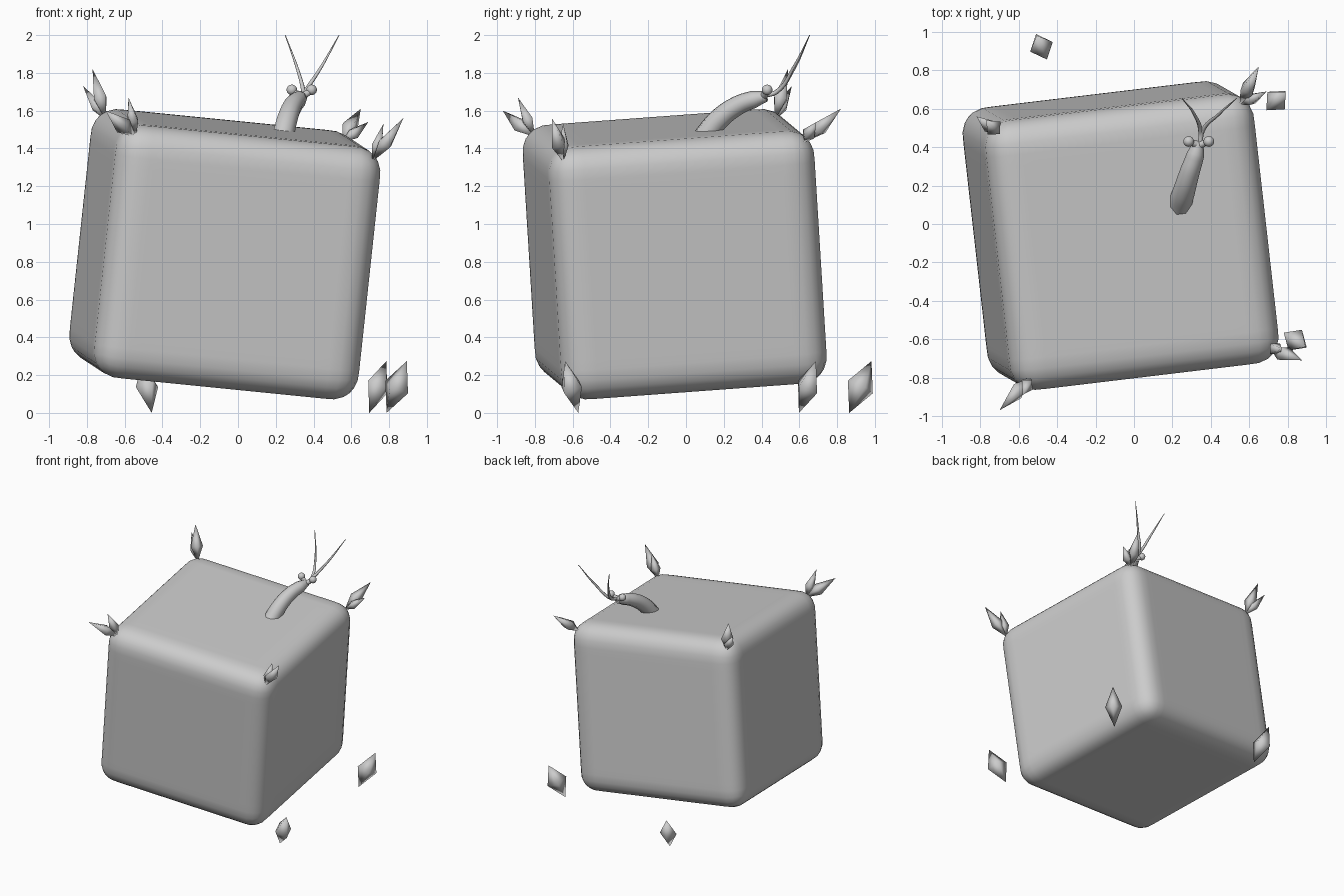
import bpy, bmesh, math
from mathutils import Vector, Matrix

if "Cube" in bpy.data.objects:
    bpy.data.objects.remove(bpy.data.objects["Cube"])

grey = bpy.data.materials.new("plain_grey")
grey.diffuse_color = (0.6, 0.6, 0.6, 1)
grey.use_nodes = True
grey.node_tree.nodes["Principled BSDF"].inputs["Base Color"].default_value = grey.diffuse_color


def add_mesh(name, bm):
    bmesh.ops.recalc_face_normals(bm, faces=bm.faces[:])
    me = bpy.data.meshes.new(name)
    bm.to_mesh(me)
    bm.free()
    me.materials.append(grey)
    for p in me.polygons:
        p.use_smooth = True
    ob = bpy.data.objects.new(name, me)
    bpy.context.collection.objects.link(ob)
    return ob


def tube(name, pts, radii):
    cu = bpy.data.curves.new(name, 'CURVE')
    cu.dimensions = '3D'
    cu.bevel_depth = 1.0
    cu.bevel_resolution = 2
    cu.use_fill_caps = True
    sp = cu.splines.new('BEZIER')
    sp.bezier_points.add(len(pts) - 1)
    sp.resolution_u = 6
    for bp, p, r in zip(sp.bezier_points, pts, radii):
        bp.co = p
        bp.radius = r
        bp.handle_left_type = bp.handle_right_type = 'AUTO'
    cu.materials.append(grey)
    ob = bpy.data.objects.new(name, cu)
    bpy.context.collection.objects.link(ob)


def spindle(name, base, tip, widths, belly, side=None):
    """Four-sided double pyramid from base to tip, widest at fraction belly."""
    base, tip = Vector(base), Vector(tip)
    axis = (tip - base).normalized()
    u = side.normalized() if side else axis.orthogonal().normalized()
    v = axis.cross(u)
    mid = base.lerp(tip, belly)
    bm = bmesh.new()
    b, t = bm.verts.new(base), bm.verts.new(tip)
    ring = [bm.verts.new(mid + d) for d in
            (u * widths[0], v * widths[1], -u * widths[0], -v * widths[1])]
    for i in range(4):
        j = (i + 1) % 4
        bm.faces.new((ring[i], ring[j], t))
        bm.faces.new((ring[j], ring[i], b))
    add_mesh(name, bm)


# Tilted rounded block
half, radius = Vector((0.71, 0.71, 0.675)), 0.14
bm = bmesh.new()
bmesh.ops.create_cube(bm, size=2)
bmesh.ops.subdivide_edges(bm, edges=bm.edges[:], cuts=23, use_grid_fill=True)
ax = Vector((1, 0.12, -0.10)).normalized()
az = Vector((0.12, -0.06, 1))
az = (az - ax * az.dot(ax)).normalized()
ay = az.cross(ax)
rot = Matrix((ax, ay, az)).transposed()
for v in bm.verts:
    p = Vector([c * h for c, h in zip(v.co, half)])
    q = Vector([max(-h + radius, min(h - radius, c)) for c, h in zip(p, half)])
    v.co = rot @ (q + (p - q).normalized() * radius) + Vector((-0.07, -0.06, 0.84))
add_mesh("rounded_block", bm)

# Leaf tufts on the four upper corners
tufts = {
    "back_left": ((-0.70, 0.47, 1.55), [(-0.77, 0.54, 1.82), (-0.82, 0.56, 1.73)]),
    "front_left": ((-0.54, -0.80, 1.46), [(-0.70, -0.97, 1.60), (-0.58, -0.89, 1.67)]),
    "front_right": ((0.71, -0.65, 1.33), [(0.875, -0.71, 1.56), (0.77, -0.65, 1.53)]),
    "back_right": ((0.55, 0.62, 1.43), [(0.65, 0.82, 1.61), (0.69, 0.69, 1.54)]),
}
for name, (base, tips) in tufts.items():
    for i, tip in enumerate(tips):
        w = 0.047 if i == 0 else 0.038
        spindle(f"{name}_leaf_{i + 1}", base, tip, (w, w), 0.42)

# Floating tilted crystals
for i, (x, y, deg) in enumerate([(0.74, 0.643, 45), (0.84, -0.605, -33), (-0.482, 0.923, 113)]):
    a = math.radians(deg)
    d = Vector((math.cos(a), math.sin(a), 0))
    c = Vector((x, y, 0.137))
    up = d * 0.064 + Vector((0, 0, 0.137))
    spindle(f"crystal_{i + 1}", c - up, c + up, (0.064, 0.079), 0.5,
            Vector((-d.y, d.x, 0)))

# Slug body rising from the top face
tube("slug_body",
     [(0.235, 0.09, 1.45), (0.26, 0.17, 1.55), (0.29, 0.27, 1.625),
      (0.32, 0.36, 1.66), (0.335, 0.425, 1.675)],
     [0.062, 0.058, 0.052, 0.046, 0.028])

# Eyes and feelers
for name, x in (("left", 0.285), ("right", 0.39)):
    bm = bmesh.new()
    bmesh.ops.create_uvsphere(bm, u_segments=16, v_segments=10, radius=0.028,
                              matrix=Matrix.Translation((x, 0.43, 1.71)))
    add_mesh(name + "_eye", bm)
    tube(name + "_eye_stalk", [(0.3375, 0.41, 1.675), (x, 0.43, 1.705)], [0.022, 0.014])
tube("left_feeler", [(0.345, 0.42, 1.68), (0.347, 0.48, 1.70), (0.315, 0.57, 1.82), (0.25, 0.655, 2.0)],
     [0.012, 0.012, 0.008, 0.002])
tube("right_feeler", [(0.345, 0.42, 1.68), (0.355, 0.48, 1.70), (0.44, 0.57, 1.83), (0.535, 0.655, 2.0)],
     [0.012, 0.012, 0.008, 0.002])
